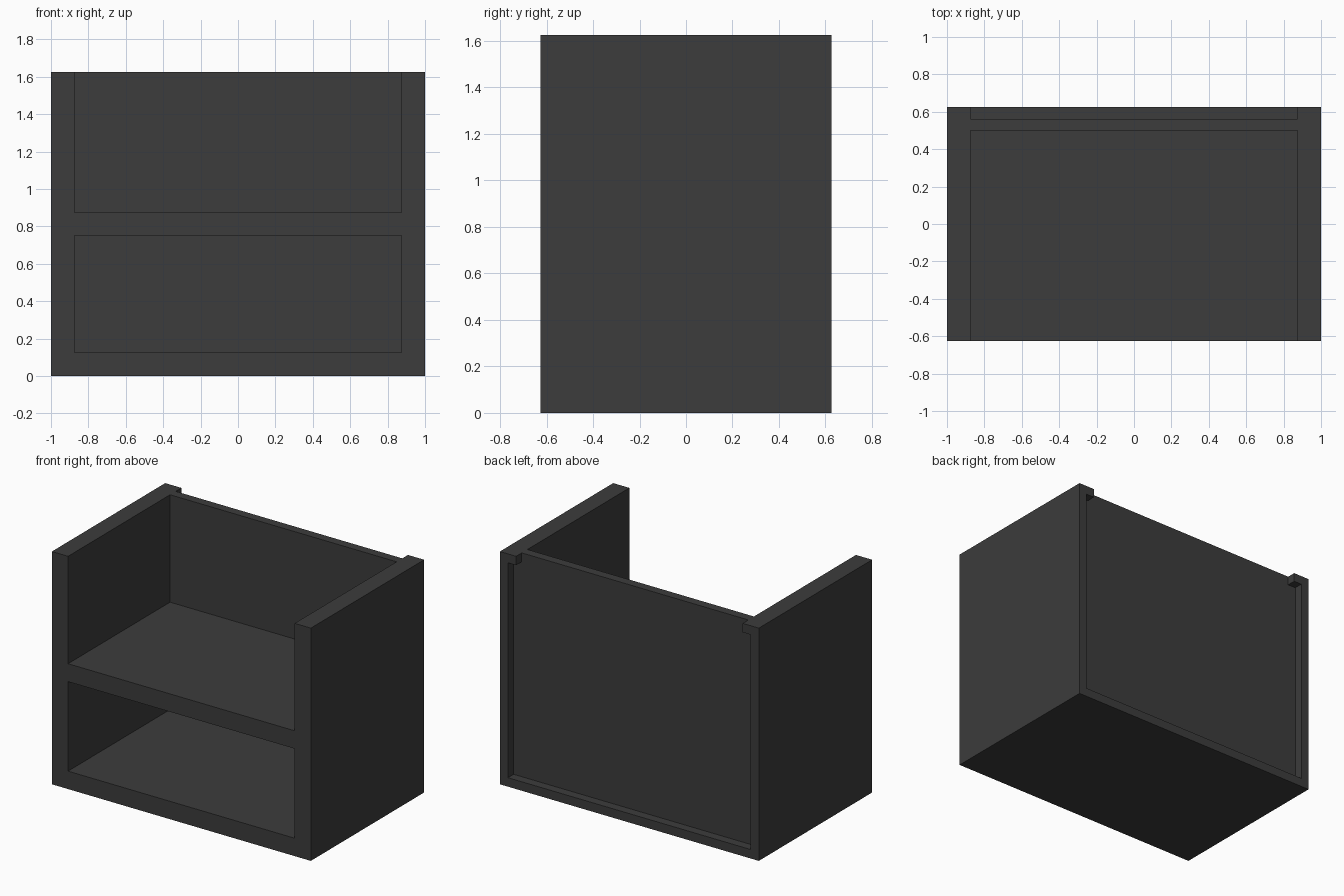
import bpy

if "Cube" in bpy.data.objects:
    bpy.data.objects.remove(bpy.data.objects["Cube"], do_unlink=True)

T = 0.125                       # board thickness
W, D, H = 1.0, 0.625, 1.625     # half width, half depth, height
OVER = 0.1                      # how far cutters reach past the body


def box(name, low, high):
    """Axis-aligned box between two corners."""
    bpy.ops.mesh.primitive_cube_add(
        size=1, location=[(a + b) / 2 for a, b in zip(low, high)])
    ob = bpy.context.object
    ob.name = ob.data.name = name
    ob.scale = [b - a for a, b in zip(low, high)]
    bpy.ops.object.transform_apply(location=True, rotation=False, scale=True)
    return ob


def cut(body, name, low, high):
    """Subtract a box from the body and discard the cutter."""
    cutter = box(name, low, high)
    cutter.hide_render = True
    mod = body.modifiers.new(name, 'BOOLEAN')
    mod.operation, mod.solver, mod.object = 'DIFFERENCE', 'EXACT', cutter
    bpy.context.view_layer.objects.active = body
    bpy.ops.object.modifier_apply(modifier=mod.name)
    bpy.data.objects.remove(cutter, do_unlink=True)


charcoal = bpy.data.materials.new("charcoal")
charcoal.use_nodes = True
color = (0.045, 0.045, 0.045, 1)
charcoal.diffuse_color = color
charcoal.node_tree.nodes["Principled BSDF"].inputs["Base Color"].default_value = color

cabinet = box("open_cabinet", (-W, -D, 0), (W, D, H))
cabinet.data.materials.append(charcoal)

inner = W - T
back_in, back_out = D - T, D - T / 2   # faces of the back panel

# Lower bay and open-topped upper bay, leaving the shelf between them
cut(cabinet, "lower_bay", (-inner, -D - OVER, T), (inner, back_in, 6 * T))
cut(cabinet, "upper_bay", (-inner, -D - OVER, 7 * T), (inner, back_in, H + OVER))

# Back recess, then the slot above it that leaves a tab at each top corner
rim = T / 2
cut(cabinet, "back_recess", (rim - W, back_out, rim), (W - rim, D + OVER, H - rim))
cut(cabinet, "top_slot", (-inner, back_out, H - T), (inner, D + OVER, H + OVER))
